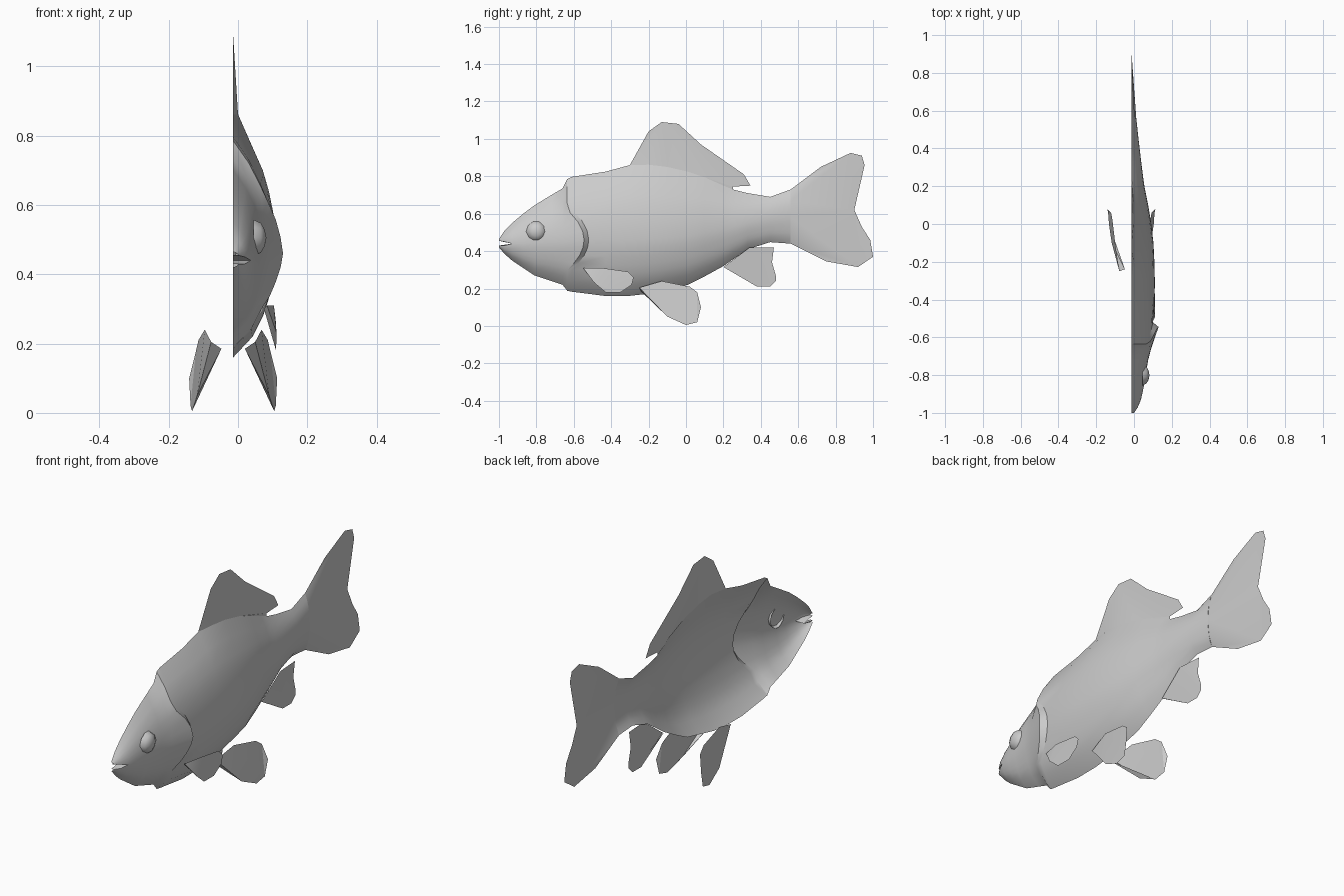
import bpy, bmesh, math
from mathutils import Vector

if "Cube" in bpy.data.objects:
    bpy.data.objects.remove(bpy.data.objects["Cube"])

X0 = -0.014  # centre plane of the one-sided shell
grey = bpy.data.materials.new("fish grey")
grey.diffuse_color = (0.6, 0.6, 0.6, 1)
grey.use_nodes = True
grey.node_tree.nodes["Principled BSDF"].inputs["Base Color"].default_value = grey.diffuse_color


def make(name, verts, faces, angle=40, triangulate=False):
    me = bpy.data.meshes.new(name)
    me.from_pydata(verts, [], faces)
    me.materials.append(grey)
    bm = bmesh.new()
    bm.from_mesh(me)
    bmesh.ops.remove_doubles(bm, verts=bm.verts, dist=0.0005)
    if triangulate:
        bmesh.ops.triangulate(bm, faces=bm.faces, ngon_method='EAR_CLIP')
    bm.to_mesh(me)
    bm.free()
    ob = bpy.data.objects.new(name, me)
    bpy.context.collection.objects.link(ob)
    bpy.ops.object.select_all(action='DESELECT')
    ob.select_set(True)
    bpy.context.view_layer.objects.active = ob
    bpy.ops.object.shade_smooth_by_angle(angle=math.radians(angle))
    return ob


def interp(pts, v):
    for (a, fa), (b, fb) in zip(pts, pts[1:]):
        if v <= b:
            return fa + (fb - fa) * max(0, v - a) / (b - a)
    return pts[-1][1]


# Cross-section: (fraction of height from widest level, fraction of width)
UPPER = [(0, 1), (.15, .985), (.3, .93), (.45, .83), (.6, .69), (.8, .4), (1, 0)]
LOWER = [(0, 1), (.15, .98), (.3, .91), (.45, .82), (.6, .70), (.8, .46), (1, 0)]
# Stations: y, top, upper middle, lower middle, bottom, widest x, gill bump
STATIONS = [
    (-1.0, .465, .455, .43, .42, .0, 0), (-.97, .51, .45, .43, .385, .02, 0),
    (-.93, .55, .44, .44, .35, .037, 0), (-.87, .60, .44, .44, .31, .05, 0),
    (-.81, .645, .445, .445, .27, .06, 0), (-.72, .70, .45, .45, .24, .075, 0),
    (-.66, .735, .45, .45, .22, .085, .006),
    (-.545, .785, .46, .46, .188, .10, .03), (-.52, .797, .46, .46, .183, .10, 0),
    (-.43, .825, .46, .46, .16, .108, 0), (-.3, .86, .46, .46, .161, .11, 0),
    (-.2, .862, .465, .465, .172, .108, 0), (-.1, .85, .47, .47, .195, .103, 0),
    (.01, .825, .48, .48, .22, .09, 0), (.1, .795, .50, .50, .265, .075, 0),
    (.2, .75, .52, .52, .32, .055, 0), (.25, .73, .53, .53, .355, .048, 0),
    (.33, .71, .55, .55, .41, .038, 0), (.45, .69, .57, .57, .448, .024, 0),
    (.56, .73, .58, .58, .44, .012, 0)]


def fin_root(y):  # shell thickness where the dorsal fin meets the back
    return interp([(-.3, 0), (-.2, .014), (.1, .012), (.25, 0)], y) if -.3 <= y <= .25 else 0


def station(s, upper):
    y, top, um, lm, bot, w, bump = s
    mid, end, prof = (um, top, UPPER) if upper else (lm, bot, LOWER)
    out = []
    for t, f in prof:
        z = mid + (end - mid) * t
        x = X0 + (w - X0) * f
        if upper:
            x = max(x, X0 + fin_root(y))
        x += bump * max(0, 1 - abs(z - .46) / .16) ** .6
        # the gill opening is a curve bowed toward the tail
        bow = min(.09, .09 * ((z - .46) / .16) ** 2) if -.6 < y < -.5 else 0
        out.append((x, y - bow, z))
    return out


# Body: upper and lower strips, parting at the mouth
verts, faces = [], []
for upper in (True, False):
    cols = [station(s, upper) for s in STATIONS]
    n, base = len(cols[0]), len(verts)
    verts += [v for c in cols for v in c]
    for i in range(len(cols) - 1):
        for j in range(n - 1):
            a = base + i * n + j
            f = (a, a + n, a + n + 1, a + 1)
            faces.append(f if upper else f[::-1])
make("body", verts, faces, 32)

# Mouth lining: roof and floor running back to the corner
for k, name in ((2, "mouth_roof"), (3, "mouth_floor")):
    edge = [(s[5], s[0], s[k]) for s in STATIONS[:3]]
    make(name, edge + [(X0, y, z) for x, y, z in edge[::-1]], [range(6)], triangulate=True)

# Eye: shallow dome on the cheek
verts, faces, seg = [(.082, -.80, .505)], [], 10
for r, x in ((.025, .077), (.045, .066), (.055, .045)):
    for i in range(seg):
        a = i * math.tau / seg
        verts.append((x, -.80 + r * math.cos(a), .505 + r * math.sin(a)))
for i in range(seg):
    j = (i + 1) % seg
    faces.append((0, 1 + i, 1 + j))
    for k in (1, 1 + seg):
        faces.append((k + i, k + seg + i, k + seg + j, k + j))
make("eye", verts, faces, 60)

# Tail fin: continues the last body station and thins to the rear
up, low = station(STATIONS[-1], True), station(STATIONS[-1], False)
rim = [(.72, .85), (.88, .925), (.94, .91), (.955, .86), (.9, .62), (.94, .53),
       (.985, .46), (1, .37), (.92, .315), (.75, .345)]
tail = up + [(X0, y, z) for y, z in rim] + low[::-1][:-1]
make("tail_fin", tail, [range(len(tail))[::-1]], 40, True)

# Dorsal fin: from the back up to a thin rim
rim = [(-.3, .86), (-.2, 1.04), (-.13, 1.09), (-.04, 1.08), (.08, .97), (.31, .81),
       (.345, .75), (.25, .745), (.25, .73)]
root = [(X0 + fin_root(s[0]), s[0], s[1]) for s in STATIONS if -.3 < s[0] < .25]
dorsal = [(X0, y, z) for y, z in rim] + root[::-1]
make("dorsal_fin", dorsal, [range(len(dorsal))[::-1]], 40, True)


def plate(name, outline, xf, lead, mirror=False):
    """Thin fin from a y-z outline, x from a function, with a thick leading edge."""
    v = [(xf(y, z), y, z) for y, z in outline]
    n = len(v)
    # first three outline points form the leading edge; lead is its inner root
    v.append(lead)
    ob = make(name, v, [range(n), (0, n, 1), (1, n, 2)], 25, True)
    if mirror:
        other = [(2 * X0 - p.co.x, p.co.y, p.co.z) for p in ob.data.vertices]
        make(name + "_left", other, [tuple(f.vertices)[::-1] for f in ob.data.polygons], 25)


# Pelvic fins, a mirrored pair splayed outward
plate("pelvic_fin",
      [(-.25, .205), (-.1, .05), (0, .005), (.06, .02), (.08, .1), (.06, .18), (.02, .21), (-.13, .24)],
      lambda y, z: .095 + .1 * y - .1 * (z - .1) + (.01 if .05 < z < .15 else 0) - (.01 if y < -.2 else 0),
      (.02, -.24, .185), True)

# Anal fin
plate("anal_fin",
      [(.2, .315), (.38, .21), (.45, .21), (.48, .24), (.48, .27), (.46, .34), (.47, .42), (.34, .42)],
      lambda y, z: X0 + .07 * max(0, z - .21) * (1 if y < .4 else .4),
      (X0, .2, .315))

# Pectoral fin
plate("pectoral_fin",
      [(-.55, .31), (-.49, .23), (-.43, .18), (-.35, .18), (-.29, .22), (-.28, .26), (-.31, .29), (-.45, .31)],
      lambda y, z: .112 - .12 * max(0, z - .24) + .04 * min(0, z - .24) - (.02 if y < -.5 else 0),
      (.075, -.54, .30))
